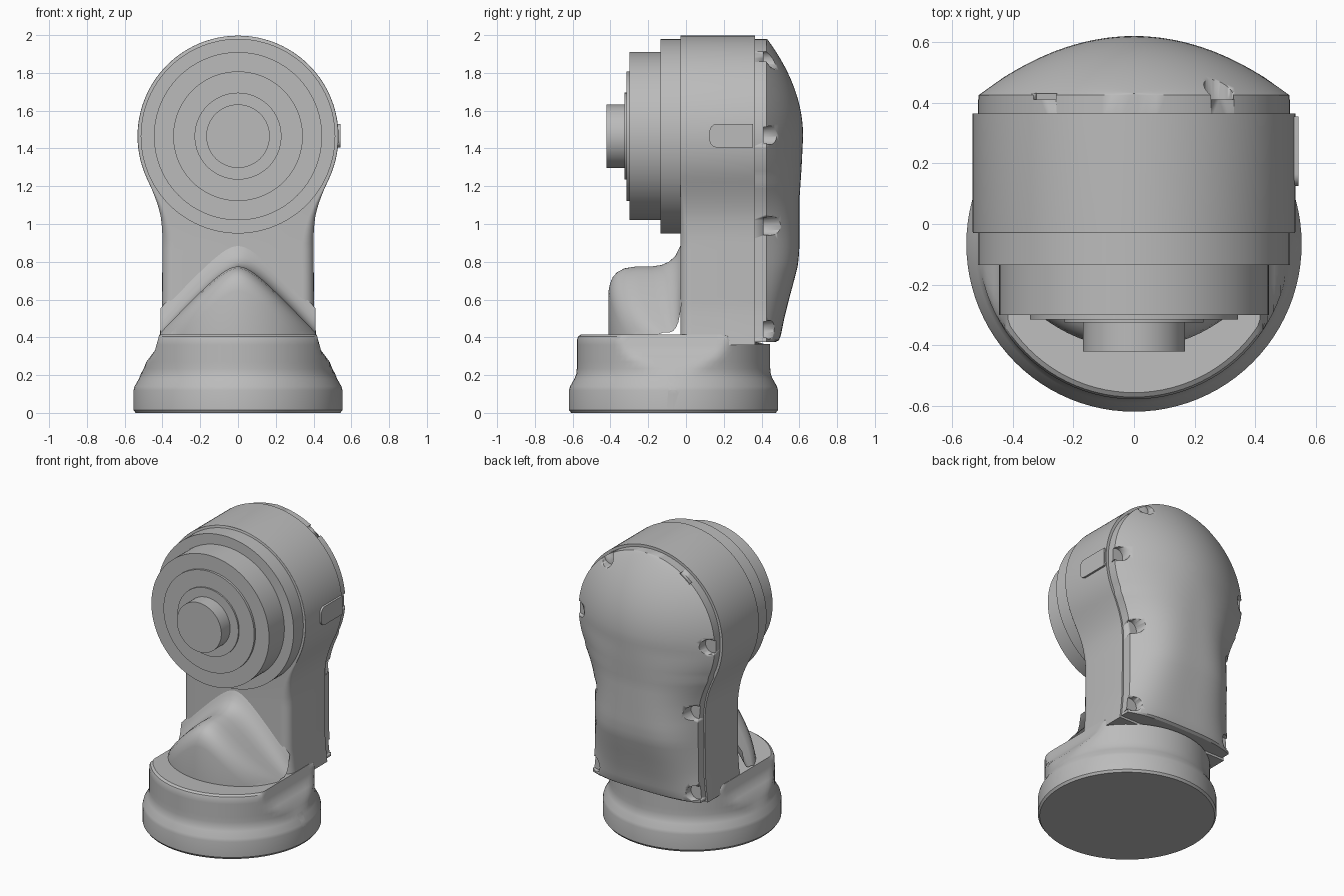
import bpy, bmesh
from math import sin, cos, pi, sqrt, radians
from mathutils import Matrix, Vector

if "Cube" in bpy.data.objects:
    bpy.data.objects.remove(bpy.data.objects["Cube"])

grey = bpy.data.materials.new("light_grey")
grey.use_nodes = True
GREY = (0.5, 0.5, 0.5, 1)
grey.diffuse_color = GREY
grey.node_tree.nodes["Principled BSDF"].inputs["Base Color"].default_value = GREY

HEAD_Z, HEAD_R = 1.465, 0.532


def finish(name, bm, angle=30):
    bmesh.ops.recalc_face_normals(bm, faces=bm.faces)
    mesh = bpy.data.meshes.new(name)
    bm.to_mesh(mesh)
    bm.free()
    obj = bpy.data.objects.new(name, mesh)
    bpy.context.collection.objects.link(obj)
    mesh.materials.append(grey)
    bpy.ops.object.select_all(action="DESELECT")
    obj.select_set(True)
    bpy.context.view_layer.objects.active = obj
    bpy.ops.object.shade_smooth_by_angle(angle=radians(angle))
    return obj


def loft(name, rows, closed=True, angle=30):
    """Skin rows of points; closed rows become a capped solid."""
    bm = bmesh.new()
    grid = [[bm.verts.new(p) for p in row] for row in rows]
    n = len(grid[0])
    for a, b in zip(grid, grid[1:]):
        for i in range(n if closed else n - 1):
            j = (i + 1) % n
            bm.faces.new((a[i], a[j], b[j], b[i]))
    if closed:
        bm.faces.new(grid[0])
        bm.faces.new(grid[-1])
    return finish(name, bm, angle)


def interp(table, z):
    for (z0, v0), (z1, v1) in zip(table, table[1:]):
        if z <= z1:
            t = max(0, (z - z0) / (z1 - z0))
            return v0 + (v1 - v0) * t
    return table[-1][1]


def add_cylinder(bm, center, radius, depth, axis="Y", segments=32):
    turn = Matrix.Rotation(pi / 2, 4, "X" if axis == "Y" else "Y")
    if axis == "Z":
        turn = Matrix.Identity(4)
    bmesh.ops.create_cone(bm, cap_ends=True, segments=segments, radius1=radius,
                          radius2=radius, depth=depth,
                          matrix=Matrix.Translation(center) @ turn)


def cut(target, name, bm):
    cutter = finish(name, bm)
    cutter.hide_render = True
    cutter.hide_set(True)
    cutter.display_type = "WIRE"
    mod = target.modifiers.new("recesses", "BOOLEAN")
    mod.operation, mod.solver, mod.object = "DIFFERENCE", "EXACT", cutter


# Round base, its shoulders drawn in at both sides to meet the arm
BASE_Y = -0.066
shoulder = [(0.18, 0.56), (0.22, 0.505), (0.27, 0.485), (0.33, 0.44), (0.42, 0.415)]
profile = [(0.542, 0), (0.553, 0.015), (0.553, 0.12), (0.548, 0.14), (0.525, 0.18),
           (0.515, 0.205), (0.512, 0.235), (0.512, 0.27), (0.512, 0.3), (0.512, 0.33),
           (0.512, 0.36), (0.512, 0.385), (0.505, 0.405), (0.49, 0.415)]
rows = []
for r, z in profile:
    lim = interp(shoulder, z)
    row = []
    for i in range(96):
        a = 2 * pi * i / 96
        x, y = r * cos(a), BASE_Y + r * sin(a)
        row.append((max(-lim, min(lim, x)), y, min(z, 0.365) if y > 0.28 else z))
    rows.append(row)
base = loft("base", rows)

# Upright cable slot in the side of the base
bm = bmesh.new()
for z in (0.1, 0.18):
    add_cylinder(bm, (0.55, -0.07, z), 0.025, 0.07, "X", 24)
slot = bmesh.ops.create_cube(bm, size=1)["verts"]
bmesh.ops.scale(bm, vec=(0.07, 0.05, 0.08), verts=slot)
bmesh.ops.translate(bm, vec=(0.55, -0.07, 0.14), verts=slot)
cut(base, "slot_cutter", bm)

# Bell-shaped neck flowing from the base up into the arm
steps = [(-0.6, 0), (-0.13, 0), (-0.09, 0.02), (-0.055, 0.06), (-0.03, 0.12), (-0.01, 0.22),
         (0, 0.38), (0, 0.6), (0.008, 0.74), (0.025, 0.84), (0.055, 0.93), (0.09, 0.975),
         (0.13, 1.03)]
rows = []
for d, t in steps:
    row = []
    for i in range(49):
        x = 0.41 * (i / 24 - 1)
        ridge = 0.875 - sqrt(0.01 + (1.07 * x) ** 2)
        front = -sqrt(0.168 - (0.9 * x) ** 2)
        row.append((x, front + t * (-0.03 - front), max(0.4, ridge + d)))
    rows.append(row)
loft("neck", rows, closed=False, angle=50)

# Heights shared by the arm and its back cover
waist = [(0.36, 0.42), (0.45, 0.41), (0.55, 0.402), (0.95, 0.4), (1.03, 0.407),
         (1.1, 0.424), (1.17, 0.45), (1.24, 0.482)]


def heights(bottom, radius):
    low = [bottom + (1.22 - bottom) * i / 24 for i in range(25)]
    a0 = -0.43
    high = [HEAD_Z + radius * sin(a0 + (pi / 2 - 0.02 - a0) * i / 32) for i in range(33)]
    return low + [z for z in high if z > 1.23]


def half_width(z, radius):
    if z < 1.24:
        return interp(waist, z) - (HEAD_R - radius) * 0.6
    return sqrt(max(0, radius ** 2 - (z - HEAD_Z) ** 2))


# Arm: straight post widening into a round head
rows = []
for z in heights(0.36, HEAD_R):
    w = half_width(z, HEAD_R)
    r = min(w * 0.5, interp([(0.9, 0.06), (1.2, 0.004)], z))
    side = [(w, 0.365)]
    for i in range(7):
        a = pi / 2 * i / 6
        side.append((w - r + r * cos(a), -0.03 + r - r * sin(a)))
    section = side + [(-x, y) for x, y in reversed(side)]
    rows.append([(x, y, z) for x, y in section])
loft("arm", rows)

# Domed back cover
COVER_R = 0.514
spine = [(0.375, 0.475), (0.385, 0.492), (0.41, 0.502), (0.5, 0.52), (0.6, 0.545), (0.7, 0.572),
         (0.78, 0.592), (0.86, 0.6), (1.15, 0.602), (1.3, 0.612), (HEAD_Z, 0.62)]
rows = []
for z in [0.375, 0.385] + heights(0.41, COVER_R):
    w = half_width(z, COVER_R)
    g = interp(spine, z)
    if z > HEAD_Z:
        g = 0.43 + 0.19 * (1 - ((z - HEAD_Z) / COVER_R) ** 2)
    power = interp([(0.8, 3.4), (1.4, 2)], z)
    section = [(-w, 0.34)]
    for i in range(33):
        u = i / 16 - 1
        section.append((w * u, g - (g - 0.425) * abs(u) ** power))
    section.append((w, 0.34))
    rows.append([(x, y, z) for x, y in section])
cover = loft("back_cover", rows)

# Screw pockets around the cover edge
bm = bmesh.new()
for side in (-1, 1):
    for x, z in ((0.485, 1.47), (0.375, 0.99), (0.375, 0.44)):
        add_cylinder(bm, (side * x, 0.56, z), 0.05, 0.3)
add_cylinder(bm, (0.28, 0.56, 1.87), 0.05, 0.3)
slit = bmesh.ops.create_cube(bm, size=1)["verts"]
bmesh.ops.transform(bm, verts=slit, matrix=Matrix.Translation((-0.295, 0.42, 1.885))
                    @ Matrix.Rotation(-0.6, 4, "Y") @ Matrix.Diagonal((0.09, 0.02, 0.04, 1)))
cut(cover, "pocket_cutter", bm)

# Stepped joint discs and output shaft on the front of the head
for name, radius, front, back in (("joint_collar", 0.515, -0.135, 0.0),
                                  ("joint_drum", 0.445, -0.3, -0.1),
                                  ("joint_plate", 0.343, -0.315, -0.28),
                                  ("shaft_washer", 0.23, -0.325, -0.3),
                                  ("output_shaft", 0.168, -0.42, -0.3)):
    bm = bmesh.new()
    add_cylinder(bm, (0, (front + back) / 2, HEAD_Z), radius, back - front, segments=96)
    finish(name, bm)

# Raised tab with one rounded end on the side of the head
bm = bmesh.new()
outline = [Vector((0.5, 0.355, 1.405)), Vector((0.5, 0.355, 1.53))]
for i in range(9):
    a = pi / 2 * i / 8
    outline.append(Vector((0.5, 0.165 - 0.04 * sin(a), 1.49 + 0.04 * cos(a))))
for i in range(9):
    a = pi / 2 * i / 8
    outline.append(Vector((0.5, 0.165 - 0.04 * cos(a), 1.445 - 0.04 * sin(a))))
face = bm.faces.new([bm.verts.new(p) for p in outline])
top = bmesh.ops.extrude_face_region(bm, geom=[face])["geom"]
bmesh.ops.translate(bm, vec=(0.042, 0, 0),
                    verts=[v for v in top if isinstance(v, bmesh.types.BMVert)])
finish("side_tab", bm)
